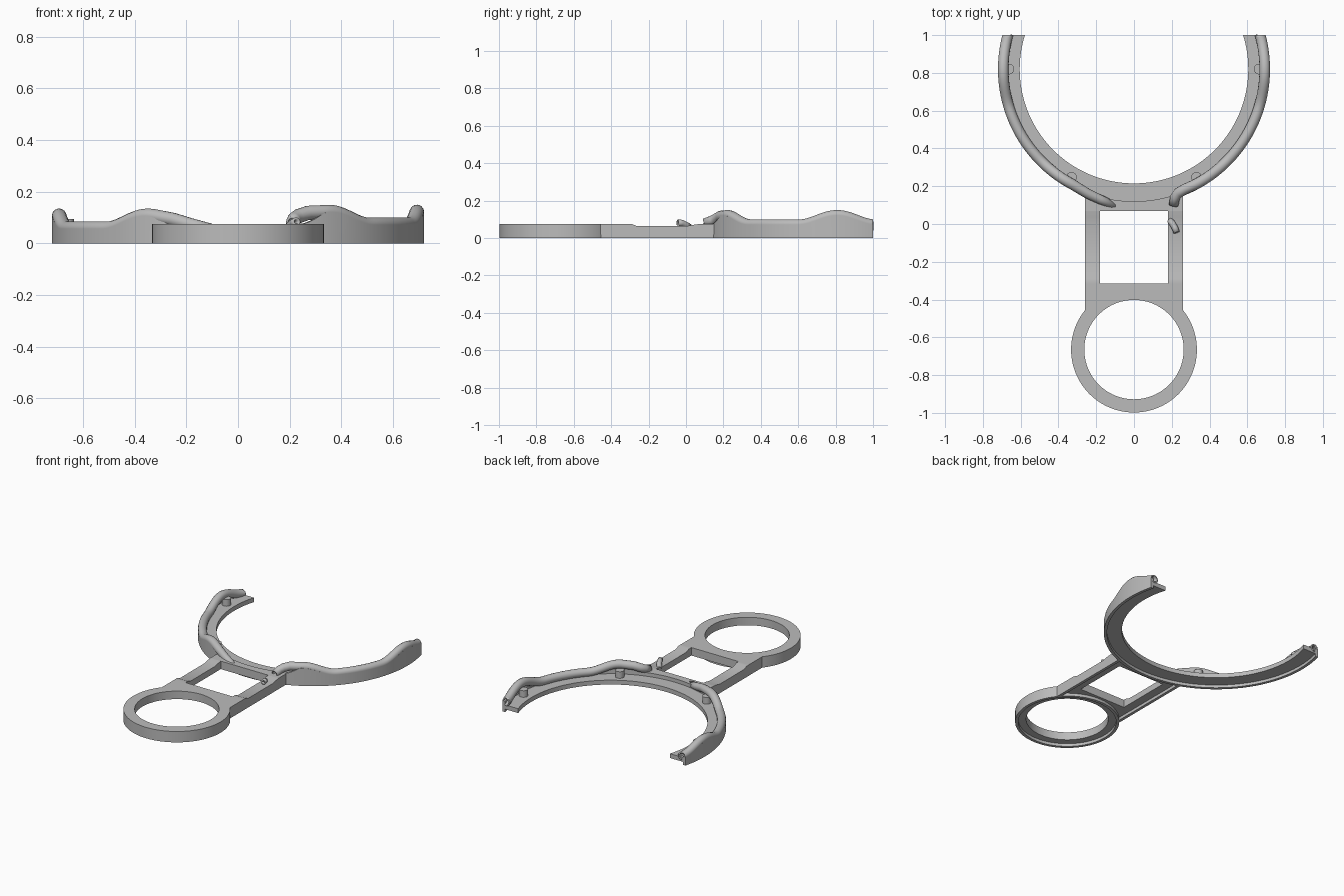
import bpy, bmesh
from math import sin, cos, acos, pi, radians, degrees
from mathutils import Vector

if "Cube" in bpy.data.objects:
    bpy.data.objects.remove(bpy.data.objects["Cube"])

grey = bpy.data.materials.new("plain_grey")
grey.use_nodes = True
grey.diffuse_color = (0.5, 0.5, 0.5, 1)
grey.node_tree.nodes["Principled BSDF"].inputs["Base Color"].default_value = (0.5, 0.5, 0.5, 1)

BIG_Y, SMALL_Y = 0.82, -0.665      # ring centres
OUT, TUBE_R, TOP = 0.72, 0.028, 0.075
TUBE_PATH_R = OUT - TUBE_R


def finish(name, bm, smooth=True):
    bmesh.ops.recalc_face_normals(bm, faces=bm.faces)
    mesh = bpy.data.meshes.new(name)
    bm.to_mesh(mesh)
    bm.free()
    obj = bpy.data.objects.new(name, mesh)
    bpy.context.collection.objects.link(obj)
    mesh.materials.append(grey)
    if smooth:
        bpy.ops.object.select_all(action='DESELECT')
        obj.select_set(True)
        bpy.context.view_layer.objects.active = obj
        bpy.ops.object.shade_smooth_by_angle(angle=radians(35))
    return obj


def skin(name, rings, closed):
    """Join a row of equal cross-sections into a solid."""
    bm = bmesh.new()
    rows = [[bm.verts.new(p) for p in ring] for ring in rings]
    n = len(rows[0])
    pairs = list(zip(rows, rows[1:])) + ([(rows[-1], rows[0])] if closed else [])
    for a, b in pairs:
        for i in range(n):
            j = (i + 1) % n
            bm.faces.new((a[i], a[j], b[j], b[i]))
    if not closed:
        bm.faces.new(rows[0])
        bm.faces.new(rows[-1])
    return finish(name, bm)


def prism(name, outline, offset):
    """Extrude a flat outline along an offset."""
    bm = bmesh.new()
    face = bm.faces.new([bm.verts.new(p) for p in outline])
    new = bmesh.ops.extrude_face_region(bm, geom=[face])["geom"]
    bmesh.ops.translate(bm, vec=offset, verts=[v for v in new if isinstance(v, bmesh.types.BMVert)])
    return finish(name, bm)


def tube(name, path, radius, scales=None, limit_y=None):
    """Hollow round tube along a path, optionally trimmed flat at the back."""
    curve = bpy.data.curves.new(name, 'CURVE')
    curve.dimensions = '3D'
    curve.bevel_depth = radius
    curve.bevel_resolution = 5
    spline = curve.splines.new('POLY')
    spline.points.add(len(path) - 1)
    for i, (point, co) in enumerate(zip(spline.points, path)):
        point.co = (*co, 1)
        point.radius = scales[i] if scales else 1
    source = bpy.data.objects.new(name + "_path", curve)
    bpy.context.collection.objects.link(source)
    bpy.context.view_layer.update()
    bm = bmesh.new()
    bm.from_mesh(source.to_mesh())
    source.to_mesh_clear()
    bpy.data.objects.remove(source)
    if limit_y is not None:
        bmesh.ops.bisect_plane(bm, geom=bm.verts[:] + bm.edges[:] + bm.faces[:],
                               plane_co=(0, limit_y, 0), plane_no=(0, 1, 0), clear_outer=True)
    obj = finish(name, bm)
    shell = obj.modifiers.new("wall_thickness", 'SOLIDIFY')
    shell.thickness = 0.009
    return obj


def polar(cy, r, angle, z):
    return Vector((r * sin(angle), cy - r * cos(angle), z))


def bump(deg, centre, half=17):
    d = abs(deg - centre) / half
    return cos(d * pi / 2) ** 2 if d < 1 else 0


def tube_z(angle):
    """Height of the tube centre, with two humps on each side."""
    deg = abs(degrees(angle))
    base = 0.10 if angle > 0 else 0.085
    return base + 0.05 * (bump(deg, 30) + bump(deg, 89)) - TUBE_R


def wall_z(angle):
    blend = min(max((abs(degrees(angle)) - 20) / 8, 0), 1)
    return TOP + (tube_z(angle) - TOP) * blend


# Large open ring: thin shelf, outer wall and bottom lip
rings = []
STEPS = 140
for k in range(STEPS + 1):
    t = 2 * k / STEPS - 1
    top = wall_z(t * acos(-0.18 / OUT))
    section = [(0.605, 0.02), (0.605, 0.05), (0.70, 0.05), (0.70, top),
               (OUT, top), (OUT, 0), (0.70, 0), (0.70, 0.02)]
    # each radius stops on the same flat cut at the back
    rings.append([polar(BIG_Y, r, t * acos(-0.18 / r), z) for r, z in section])
skin("large_ring", rings, False)

# Small closed ring with bottom lip
section = [(0.263, 0.02), (0.263, TOP), (0.333, TOP), (0.333, 0), (0.313, 0), (0.313, 0.02)]
skin("small_ring", [[polar(SMALL_Y, r, 2 * pi * k / 96, z) for r, z in section]
                    for k in range(96)], True)

# Raised tubes along the wall, with a tail running onto the bridge
tails = {
    -1: ("right_tube", [(-0.25, 0.163, 0.092), (-0.18, 0.13, 0.072), (-0.10, 0.095, 0.053)],
         [0.95, 0.9, 0.8]),
    1: ("left_tube", [(0.27, 0.185, 0.118), (0.235, 0.165, 0.106), (0.217, 0.14, 0.094),
                      (0.21, 0.10, 0.08)], [1, 1, 0.95, 0.9]),
}
for side, (name, tail, scales) in tails.items():
    path = []
    for k in range(61):
        a = side * radians(108 - 80 * k / 60)
        path.append(polar(BIG_Y, TUBE_PATH_R, a, tube_z(a)))
    tube(name, path + tail, TUBE_R, [1] * 61 + scales, limit_y=1.0)

# Small cable guide on the left rail
tube("cable_guide", [(0.19, 0.02, 0.058), (0.205, 0.0, 0.07), (0.217, -0.022, 0.08),
                     (0.226, -0.045, 0.084)], 0.017)

# Pegs standing on the shelf
for side, label in ((-1, "right"), (1, "left")):
    for deg, place in ((30, "front"), (90, "back")):
        centre = polar(BIG_Y, 0.662, side * radians(deg), 0.045)
        outline = [centre + Vector((cos(i * pi / 12), sin(i * pi / 12), 0)) * 0.028
                   for i in range(24)]
        prism(f"{label}_{place}_peg", outline, (0, 0, 0.05))


# Cross bars that fill the space between the window and each ring
def cross_bar(name, y, cy, r, facing):
    half = 0.26
    outline = [Vector((-half, y, 0.02)), Vector((half, y, 0.02))]
    for i in range(25):
        x = half - 2 * half * i / 24
        outline.append(Vector((x, cy + facing * (r * r - x * x) ** 0.5, 0.02)))
    prism(name, outline, (0, 0, TOP - 0.02))


cross_bar("front_cross_bar", -0.315, SMALL_Y, 0.331, 1)
cross_bar("back_cross_bar", 0.07, BIG_Y, 0.718, -1)

# Side rails with a shallow dip, and their bottom lips
profile = [(-0.315, 0.02), (-0.315, TOP), (-0.29, TOP), (-0.26, 0.063),
           (0.0, 0.063), (0.035, 0.07), (0.07, TOP), (0.07, 0.02)]
for side, label in ((-1, "right"), (1, "left")):
    prism(label + "_rail", [(side * 0.18, y, z) for y, z in profile], (side * 0.08, 0, 0))
    lip = [(-0.455, 0), (-0.455, 0.02), (0.148, 0.02), (0.148, 0)]
    prism(label + "_rail_lip", [(side * 0.24, y, z) for y, z in lip], (side * 0.02, 0, 0))
